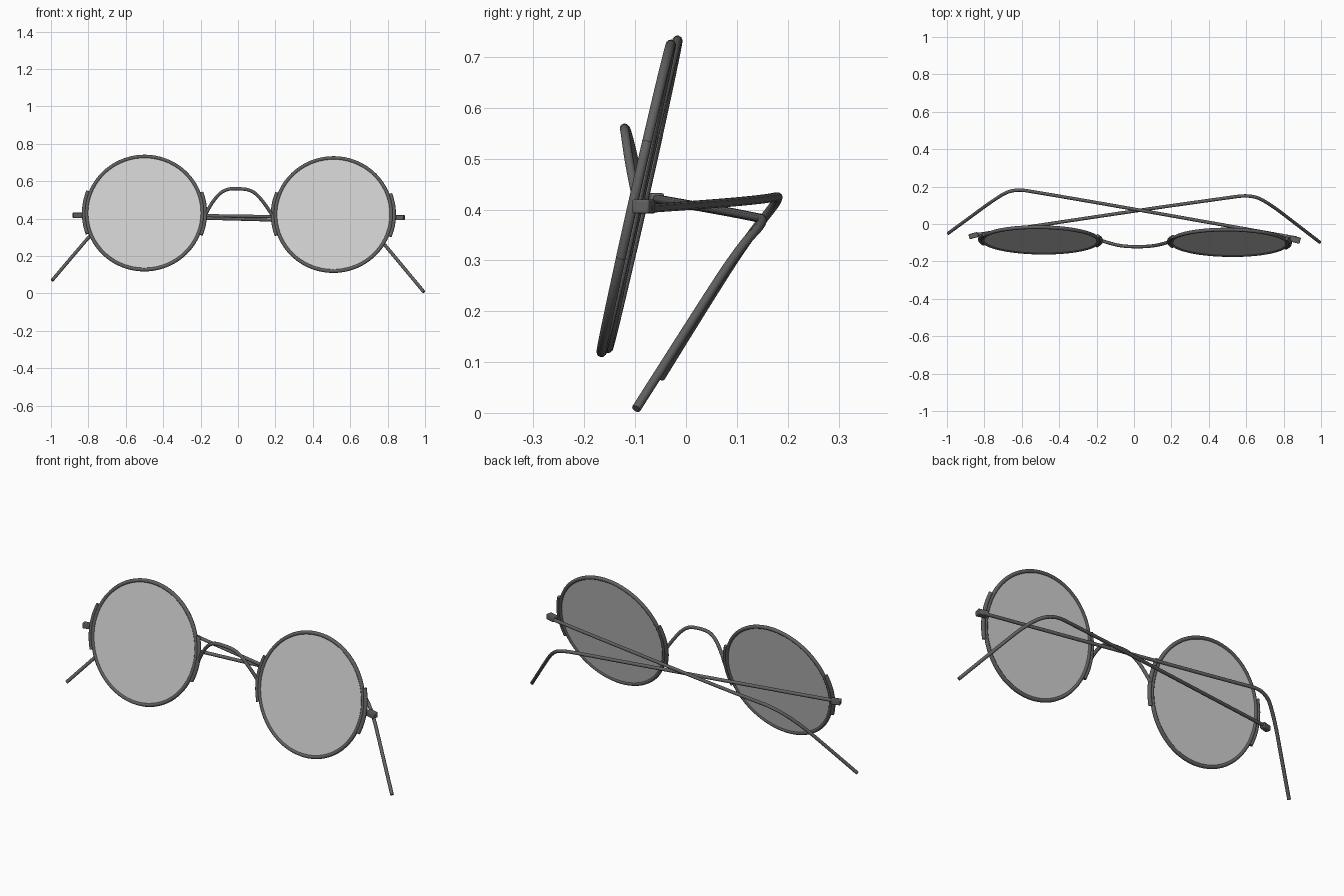
import bpy
from math import cos, sin, radians
from mathutils import Matrix, Vector

if "Cube" in bpy.data.objects:
    bpy.data.objects.remove(bpy.data.objects["Cube"])


def material(name, value):
    m = bpy.data.materials.new(name)
    m.use_nodes = True
    colour = (value, value, value, 1)
    m.diffuse_color = colour
    m.node_tree.nodes["Principled BSDF"].inputs["Base Color"].default_value = colour
    return m


METAL = material("dark grey metal", 0.12)
GLASS = material("pale grey lens", 0.62)


def finish(obj, name, mat, matrix=None):
    obj.name = name
    obj.data.materials.clear()
    obj.data.materials.append(mat)
    if matrix:
        obj.matrix_world = matrix
    bpy.ops.object.select_all(action="DESELECT")
    obj.select_set(True)
    bpy.context.view_layer.objects.active = obj
    bpy.ops.object.shade_smooth_by_angle(angle=radians(40))


def wire(name, points, radius, matrix=None):
    """Round wire along a smooth path, turned into a mesh."""
    curve = bpy.data.curves.new(name, "CURVE")
    curve.dimensions = "3D"
    curve.bevel_depth = radius
    curve.bevel_resolution = 3
    curve.use_fill_caps = True
    spline = curve.splines.new("NURBS")
    spline.points.add(len(points) - 1)
    for p, co in zip(spline.points, points):
        p.co = (*co, 1)
    spline.order_u = 3
    spline.use_endpoint_u = True
    spline.resolution_u = 10
    temp = bpy.data.objects.new(name + "_path", curve)
    bpy.context.collection.objects.link(temp)
    bpy.context.view_layer.update()
    deps = bpy.context.evaluated_depsgraph_get()
    mesh = bpy.data.meshes.new_from_object(temp.evaluated_get(deps))
    bpy.data.objects.remove(temp)
    obj = bpy.data.objects.new(name, mesh)
    bpy.context.collection.objects.link(obj)
    finish(obj, name, METAL, matrix)


def block(name, centre, size, yaw):
    bpy.ops.mesh.primitive_cube_add(size=1)
    obj = bpy.context.object
    obj.data.transform(Matrix.Diagonal((*size, 1)))
    bevel = obj.modifiers.new("soft edges", "BEVEL")
    bevel.width = 0.004
    bevel.segments = 2
    finish(obj, name, METAL,
           Matrix.Translation(centre) @ Matrix.Rotation(radians(yaw), 4, "Z"))


# Leaning lens plane: local x across, local y up the lens, local z out the front
across = Vector((1, -0.015, -0.01)).normalized()
front = across.cross(Vector((0, 0.22, 0.975))).normalized()
up = front.cross(across)
lean = Matrix((across, up, front)).transposed().to_4x4()

# Rims, lenses and the side brackets hugging each rim
for side, centre in (("right", (-0.5, -0.085, 0.43)), ("left", (0.51, -0.098, 0.422))):
    place = Matrix.Translation(centre) @ lean
    bpy.ops.mesh.primitive_torus_add(major_radius=0.31, minor_radius=0.01,
                                     major_segments=72, minor_segments=10)
    finish(bpy.context.object, side + "_rim", METAL, place)
    bpy.ops.mesh.primitive_cylinder_add(vertices=72, radius=0.306, depth=0.008)
    finish(bpy.context.object, side + "_lens", GLASS, place)
    for label, facing in (("a", 0), ("b", 180)):
        arc = [(0.325 * cos(radians(facing + a)), 0.325 * sin(radians(facing + a)), 0)
               for a in range(-21, 22, 6)]
        wire(f"{side}_bracket_{label}", arc, 0.01, place)

# Arched bridge
wire("bridge", [(-0.175, -0.088, 0.42), (-0.14, -0.1, 0.49), (-0.075, -0.117, 0.557),
                (0, -0.122, 0.562), (0.08, -0.12, 0.552), (0.145, -0.11, 0.48),
                (0.188, -0.095, 0.41)], 0.009)

# Hinge blocks at the outer edges
block("right_hinge", (-0.858, -0.062, 0.418), (0.05, 0.028, 0.028), 15)
block("left_hinge", (0.862, -0.083, 0.406), (0.055, 0.034, 0.028), -15)

# Folded temples crossing behind the lenses, each with a bent ear piece
wire("left_temple", [(0.87, -0.075, 0.402), (0, 0.08, 0.413), (-0.5, 0.166, 0.422),
                     (-0.65, 0.19, 0.428), (-0.76, 0.122, 0.345),
                     (-0.88, 0.033, 0.205), (-0.994, -0.05, 0.07)], 0.009)
wire("right_temple", [(-0.86, -0.06, 0.421), (0, 0.07, 0.398), (0.47, 0.136, 0.385),
                      (0.63, 0.158, 0.38), (0.73, 0.105, 0.325),
                      (0.86, 0.005, 0.17), (0.994, -0.098, 0.008)], 0.009)
